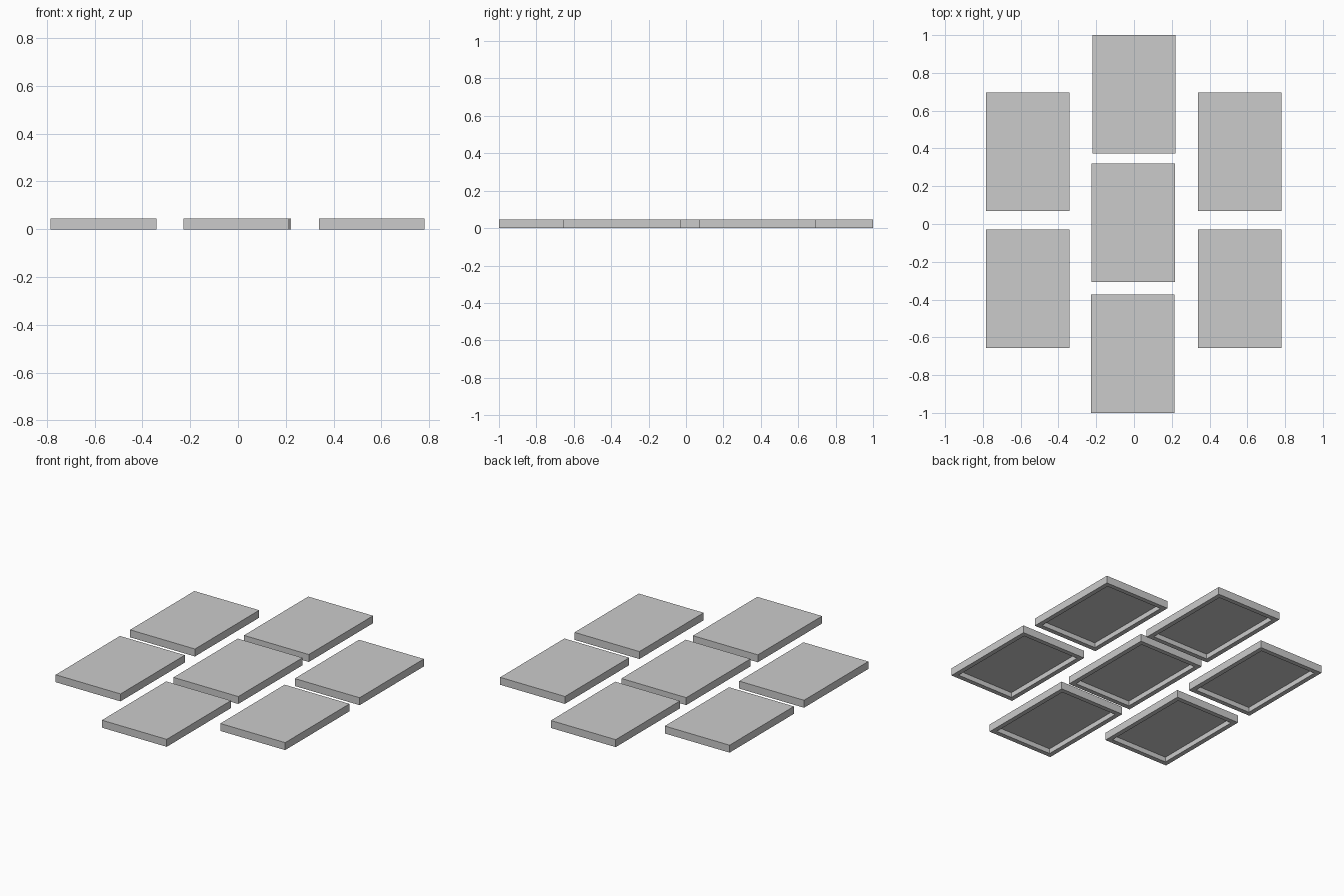
import bpy
import bmesh

cube = bpy.data.objects.get("Cube")
if cube:
    bpy.data.objects.remove(cube, do_unlink=True)

WIDTH, LENGTH, HEIGHT = 0.442, 0.626, 0.046
RIM, DEPTH = 0.04, 0.03

grey = bpy.data.materials.new("light_grey")
grey.use_nodes = True
colour = (0.6, 0.6, 0.6, 1)
grey.diffuse_color = colour
grey.node_tree.nodes["Principled BSDF"].inputs["Base Color"].default_value = colour


def tray_mesh():
    """Flat slab with a rectangular recess in its underside."""
    bm = bmesh.new()
    bmesh.ops.create_cube(bm, size=1)
    for v in bm.verts:
        v.co.x *= WIDTH
        v.co.y *= LENGTH
        v.co.z = (v.co.z + 0.5) * HEIGHT
    bm.normal_update()
    bottom = min(bm.faces, key=lambda f: f.calc_center_median().z)
    # rim, then the recess walls
    bmesh.ops.inset_region(bm, faces=[bottom], thickness=RIM)
    walls = bmesh.ops.extrude_face_region(bm, geom=[bottom])
    for v in walls["geom"]:
        if isinstance(v, bmesh.types.BMVert):
            v.co.z += DEPTH
    if bottom.is_valid:
        bmesh.ops.delete(bm, geom=[bottom], context='FACES_ONLY')
    bmesh.ops.recalc_face_normals(bm, faces=bm.faces)
    mesh = bpy.data.meshes.new("tray")
    bm.to_mesh(mesh)
    bm.free()
    mesh.materials.append(grey)
    return mesh


# Seven equal trays in three columns
places = {
    "tray_centre_back": (0.0, 0.687),
    "tray_centre_middle": (-0.004, 0.006),
    "tray_centre_front": (-0.007, -0.687),
    "tray_left_back": (0.56, 0.382),
    "tray_left_front": (0.56, -0.343),
    "tray_right_back": (-0.563, 0.382),
    "tray_right_front": (-0.563, -0.343),
}
mesh = tray_mesh()
for name, (x, y) in places.items():
    tray = bpy.data.objects.new(name, mesh)
    tray.location = (x, y, 0)
    bpy.context.collection.objects.link(tray)
